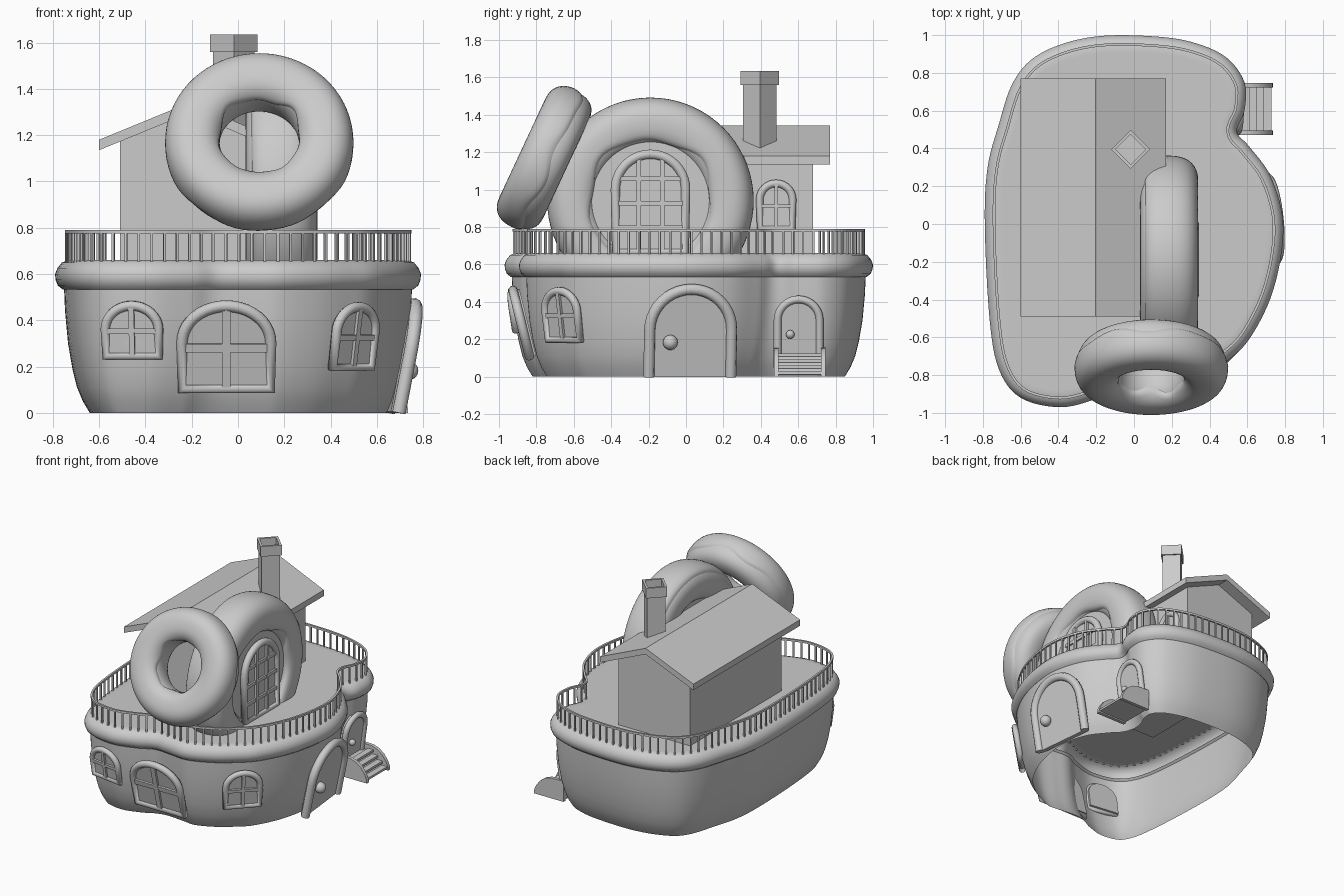
import bpy, bmesh
from math import sin, cos, pi, radians, copysign
from mathutils import Vector, Matrix

if "Cube" in bpy.data.objects:
    bpy.data.objects.remove(bpy.data.objects["Cube"])

T = Matrix.Translation


def R(deg, axis):
    return Matrix.Rotation(radians(deg), 4, axis)


def finish(name, bm, M=None):
    bmesh.ops.recalc_face_normals(bm, faces=bm.faces)
    me = bpy.data.meshes.new(name)
    bm.to_mesh(me)
    bm.free()
    ob = bpy.data.objects.new(name, me)
    if M is not None:
        ob.matrix_world = M
    bpy.context.collection.objects.link(ob)
    return ob


def grid(name, rows, close_u=False, close_v=True, M=None, cut=None, cap=False):
    """Skin a list of point rows; cut removes everything below that height."""
    bm = bmesh.new()
    vs = [[bm.verts.new(p) for p in row] for row in rows]
    nu, nv = len(vs), len(vs[0])
    for i in range(nu if close_u else nu - 1):
        for j in range(nv if close_v else nv - 1):
            a, b = vs[i], vs[(i + 1) % nu]
            k = (j + 1) % nv
            bm.faces.new((a[j], a[k], b[k], b[j]))
    if cap:
        bm.faces.new(vs[-1])
    if cut is not None:
        bmesh.ops.transform(bm, matrix=M, verts=bm.verts)
        M = None
        bmesh.ops.bisect_plane(bm, geom=bm.verts[:] + bm.edges[:] + bm.faces[:],
                               plane_co=(0, 0, cut), plane_no=(0, 0, 1), clear_inner=True)
    return finish(name, bm, M)


def prism(name, pts, y0, y1, M=None):
    """Extrude an xz polygon along y."""
    bm = bmesh.new()
    f = bm.faces.new([bm.verts.new((x, y0, z)) for x, z in pts])
    ext = bmesh.ops.extrude_face_region(bm, geom=[f])
    bmesh.ops.translate(bm, vec=(0, y1 - y0, 0),
                        verts=[v for v in ext["geom"] if isinstance(v, bmesh.types.BMVert)])
    return finish(name, bm, M)


def add_box(bm, M, size):
    bmesh.ops.create_cube(bm, size=1, matrix=M @ Matrix.Diagonal((*size, 1)))


# plan outline of the boat-shaped base
plan = [(-.79, 0), (-.775, .3), (-.715, .53), (-.65, .73), (-.55, .865), (-.39, .95), (-.18, .995),
        (.08, .995), (.30, .965), (.485, .885), (.585, .75), (.585, .6), (.545, .49), (.61, .41),
        (.72, .26), (.785, .05), (.78, -.16), (.72, -.4), (.61, -.61), (.50, -.72), (.36, -.82),
        (.18, -.89), (.02, -.88), (-.09, -.875), (-.2, -.926), (-.39, -.97), (-.6, -.92),
        (-.715, -.77), (-.765, -.5)]
P = [Vector(p) for p in plan]
dense = []
for i in range(len(P)):
    a, b, c, d = (P[(i + k) % len(P)] for k in (-1, 0, 1, 2))
    for s in range(6):
        t = s / 6
        dense.append(.5 * (2 * b + (c - a) * t + (2 * a - 5 * b + 4 * c - d) * t * t
                           + (3 * b - a - 3 * c + d) * t ** 3))


def outline(inset, z):
    out, n = [], len(dense)
    for i, p in enumerate(dense):
        t = (dense[(i + 2) % n] - dense[i - 2]).normalized()
        q = p + Vector((t.y, -t.x)) * inset
        out.append((q.x, q.y, z))
    return out


# hull, rounded rim and deck
grid("hull", [outline(*r) for r in [(.15, 0), (.12, .05), (.095, .11), (.075, .19), (.056, .3),
                                    (.043, .44), (.038, .56)]])
grid("rim", [outline(*r) for r in [(.055, .55), (.035, .532), (.012, .55), (.002, .575), (0, .6),
                                   (.01, .625), (.03, .65), (.06, .66), (.09, .66)]], cap=True)

# deck railing
grid("top_rail", [outline(*r) for r in [(.042, .775), (.042, .79), (.056, .79), (.056, .775)]],
     close_u=True)
path = [Vector(p) for p in outline(.049, .715)]
bm, count = bmesh.new(), 100
lens = [(path[(i + 1) % len(path)] - p).length for i, p in enumerate(path)]
step, run, nxt = sum(lens) / count, 0, 0
for i, p in enumerate(path):
    d = path[(i + 1) % len(path)] - p
    while nxt < run + lens[i] - 1e-6:
        q = p + d * ((nxt - run) / lens[i])
        add_box(bm, T(q) @ d.to_track_quat('X', 'Z').to_matrix().to_4x4(), (.011, .011, .135))
        nxt += step
    run += lens[i]
finish("railing_posts", bm)

# cabin with gable roof
prism("cabin_walls", [(-.51, .65), (.08, .65), (.08, 1.185), (-.215, 1.31), (-.51, 1.185)], -.4, .68)
prism("cabin_roof", [(-.6, 1.18), (-.205, 1.342), (.17, 1.18), (.17, 1.135), (-.205, 1.297),
                     (-.6, 1.135)], -.49, .77)


# diamond chimney with hollow cap
def diamond(r, z):
    return [(-.018 + r * cos(k * pi / 2), .395 + r * sin(k * pi / 2), z) for k in range(4)]


grid("chimney", [diamond(*r) for r in [(.09, 1.1), (.09, 1.56), (.103, 1.56), (.103, 1.635),
                                       (.08, 1.635), (.08, 1.57)]], cap=True)


# doughnuts with a slightly boxy section: ring in local xz, icing faces local -y
def doughnut(name, M, big, a, b, lo, hi, amp0, amp1, cut=None):
    n, m = 72, 32

    def boxy(c):
        return copysign(abs(c) ** .82, c)

    def pt(u, v, o=0):
        r = big + (a + o) * boxy(cos(v))
        return (r * cos(u), -(b + o) * boxy(sin(v)), r * sin(u))
    us = [2 * pi * i / n for i in range(n)]
    grid(name, [[pt(u, 2 * pi * j / m) for j in range(m)] for u in us], True, True, M, cut)
    rows = []
    for u in us:
        w0 = radians(lo + amp0 * (sin(5 * u) + .6 * sin(8 * u + 1)))
        w1 = radians(hi + amp1 * (sin(4 * u + 2) + .6 * sin(7 * u)))
        row = []
        for j in range(25):
            t = j / 24
            o = -.004 if j in (0, 24) else .007 if j in (1, 23) else .012
            row.append(pt(u, w0 + (w1 - w0) * t, o))
        rows.append(row)
    grid(name + "_icing", rows, True, False, M, cut)


doughnut("leaning_doughnut", T((.092, -.752, 1.165)) @ R(-25, 'X'), .283, .112, .124,
         -18, 158, 6, 8)
stand = T((.18, -.19, .94)) @ R(90, 'Z')
doughnut("standing_doughnut", stand, .412, .128, .148, -55, 130, 0, 9, .65)
prism("doughnut_window_wall", [(.32 * cos(k * pi / 24), .32 * sin(k * pi / 24)) for k in range(48)],
      -.11, .11, stand)


# arched windows and doors, local -y faces out, origin at the sill centre
def arched(name, loc, turn, tilt, w, h, tube, nx=0, nz=0, knob=None, rise=.9, bar=.024):
    M = T(loc) @ R(turn, 'Z') @ R(tilt, 'X')
    w, top = w - tube, h - tube
    base = tube if nx else 0
    rise *= w
    pts = [(-w, base)] + [(-w * cos(k * pi / 20), top - rise + rise * sin(k * pi / 20))
                          for k in range(21)] + [(w, base)]
    prism(name + "_panel", pts, -.004, .035, M)
    cu = bpy.data.curves.new(name + "_frame", 'CURVE')
    cu.dimensions = '3D'
    cu.bevel_depth, cu.bevel_resolution, cu.use_fill_caps = tube, 3, True
    sp = cu.splines.new('POLY')
    sp.points.add(len(pts) - 1)
    for p, (x, z) in zip(sp.points, pts):
        p.co = (x, 0, z, 1)
    sp.use_cyclic_u = nx > 0
    ob = bpy.data.objects.new(name + "_frame", cu)
    ob.matrix_world = M
    bpy.context.collection.objects.link(ob)
    bm = bmesh.new()
    for i in range(1, nx + 1):
        x = w * (2 * i / (nx + 1) - 1)
        zt = top - rise + rise * (1 - (x / w) ** 2) ** .5
        add_box(bm, M @ T((x, -.008, (base + zt) / 2)), (bar, .022, zt - base))
    for i in range(1, nz + 1):
        z = base + (top - base) * i / (nz + 1)
        s = max(0, (z - top + rise) / rise)
        add_box(bm, M @ T((0, -.007, z)), (2 * w * (1 - s * s) ** .5, .02, bar))
    if nx:
        finish(name + "_bars", bm)
    else:
        bmesh.ops.create_uvsphere(bm, u_segments=20, v_segments=12, radius=knob[2],
                                  matrix=M @ T((knob[0], -.02, knob[1])))
        finish(name + "_knob", bm)


arched("front_left_window", (-.455, -.89, .225), -8, 9, .137, .262, .021, 1, 1)
arched("front_main_window", (-.05, -.83, .08), 0, 14, .217, .418, .025, 1, 1, rise=.85, bar=.037)
arched("front_right_window", (.488, -.648, .175), 46, 9, .14, .308, .022, 1, 1)
arched("doughnut_window", (.318, -.19, .64), 90, 0, .214, .575, .026, 2, 3, rise=1)
arched("cabin_window", (.085, .482, .77), 90, 0, .109, .284, .021, 1, 1, rise=1, bar=.018)
arched("main_door", (.672, .02, .0), 96, 11, .25, .505, .03, knob=(-.11, .19, .04), rise=1)
arched("side_door", (.51, .602, .05), 90, 8, .133, .387, .021, knob=(-.045, .18, .023), rise=1)

# side stairs with curved stringers
side = [(.49, 0), (.735, 0), (.733, .025), (.715, .065), (.685, .105), (.645, .135), (.6, .15),
        (.49, .155)]
for k, y in enumerate((.47, .722)):
    prism(f"stair_stringer_{k + 1}", side, y, y + .025)
bm = bmesh.new()
for i in range(4):
    add_box(bm, T((.705 - i * .038, .61, .02 + i * .032)), (.045, .25, .016))
finish("stair_treads", bm)
prism("stair_core", [(.49, .01), (.7, .01), (.58, .11), (.49, .11)], .48, .74)

# smooth shading with crisp edges
bpy.ops.object.select_all(action='DESELECT')
for ob in bpy.context.scene.objects:
    if ob.type == 'MESH':
        ob.select_set(True)
        bpy.context.view_layer.objects.active = ob
bpy.ops.object.shade_smooth_by_angle(angle=radians(35))
